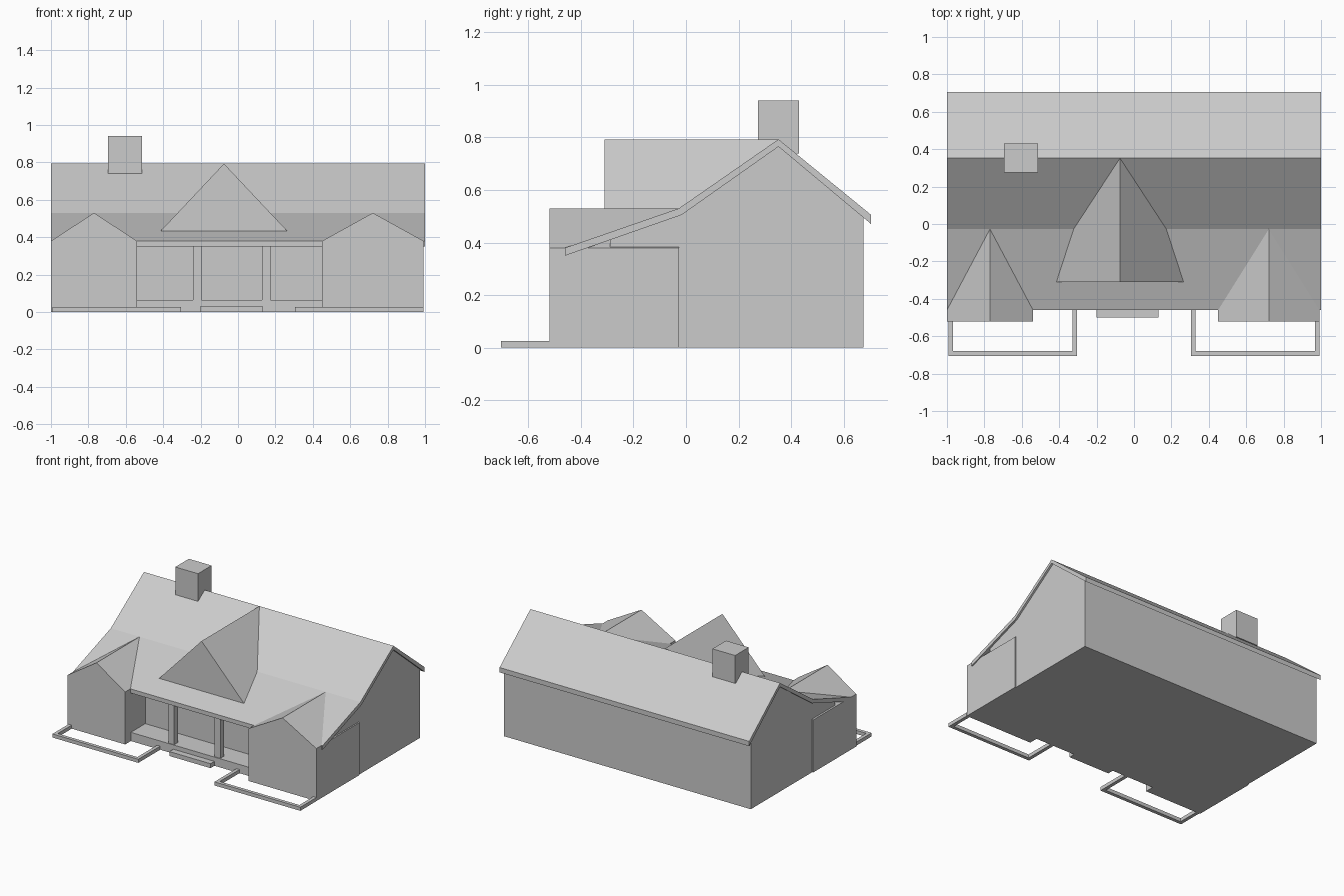
import bpy, bmesh

if "Cube" in bpy.data.objects:
    bpy.data.objects.remove(bpy.data.objects["Cube"])


def make_object(name, bm):
    bmesh.ops.recalc_face_normals(bm, faces=bm.faces)
    mesh = bpy.data.meshes.new(name)
    bm.to_mesh(mesh)
    bm.free()
    obj = bpy.data.objects.new(name, mesh)
    bpy.context.collection.objects.link(obj)
    return obj


def prism(name, points, offset):
    """Extrude a closed planar profile along an offset vector."""
    bm = bmesh.new()
    face = bm.faces.new([bm.verts.new(p) for p in points])
    ext = bmesh.ops.extrude_face_region(bm, geom=[face], use_keep_orig=True)
    moved = [g for g in ext["geom"] if isinstance(g, bmesh.types.BMVert)]
    bmesh.ops.translate(bm, verts=moved, vec=offset)
    return make_object(name, bm)


def along_x(name, profile, x0, x1):
    return prism(name, [(x0, y, z) for y, z in profile], (x1 - x0, 0, 0))


def along_y(name, profile, y0, y1):
    return prism(name, [(x, y0, z) for x, z in profile], (0, y1 - y0, 0))


def box(name, x0, x1, y0, y1, z0, z1):
    return along_y(name, [(x0, z0), (x1, z0), (x1, z1), (x0, z1)], y0, y1)


# Main roof slab with a kinked front slope
roof_top = [(-0.46, 0.38), (-0.027, 0.53), (0.352, 0.793), (0.705, 0.505)]
roof_under = [(0.705, 0.47), (0.352, 0.765), (-0.017, 0.505), (-0.46, 0.35)]
along_x("main_roof", roof_top + roof_under, -1, 1)

# House body, filling up to the underside of the roof
PORCH_BACK = -0.29
along_x("house_body", [(PORCH_BACK, 0), (0.675, 0), (0.675, 0.497), (0.352, 0.767),
                       (-0.017, 0.507), (PORCH_BACK, 0.412)], -0.992, 0.986)

# Gabled wings either side of the porch
for side, x0, x1 in (("left", -1.0, -0.54), ("right", 0.45, 0.992)):
    along_y(side + "_wing", [(x0, 0), (x1, 0), (x1, 0.38),
                             ((x0 + x1) / 2, 0.53), (x0, 0.38)], -0.52, -0.027)

# Large central roof gable
along_y("center_gable", [(-0.415, 0.432), (0.265, 0.432), (-0.075, 0.793)], -0.31, 0.352)

# Chimney
box("chimney", -0.695, -0.513, 0.275, 0.43, 0.738, 0.94)

# Porch floor, step and posts
box("porch_floor", -0.54, 0.45, -0.455, PORCH_BACK, 0, 0.063)
box("porch_step", -0.2, 0.13, -0.5, -0.455, 0, 0.032)
for side, x in (("left", -0.241), ("right", 0.128)):
    box(side + "_porch_post", x, x + 0.045, -0.45, -0.405, 0.063, 0.362)

# Low garden borders, mirrored left and right
T, H = 0.025, 0.026
for side, s in (("left", -1), ("right", 1)):
    def border(part, a, b, y0, y1):
        xs = sorted((s * a, s * b))
        box(side + "_border_" + part, xs[0], xs[1], y0, y1, 0, H)
    border("front", 0.305, 0.993, -0.705, -0.705 + T)
    border("outer", 0.993 - T, 0.993, -0.705 + T, -0.52)
    border("inner", 0.305, 0.305 + T, -0.705 + T, -0.455)
